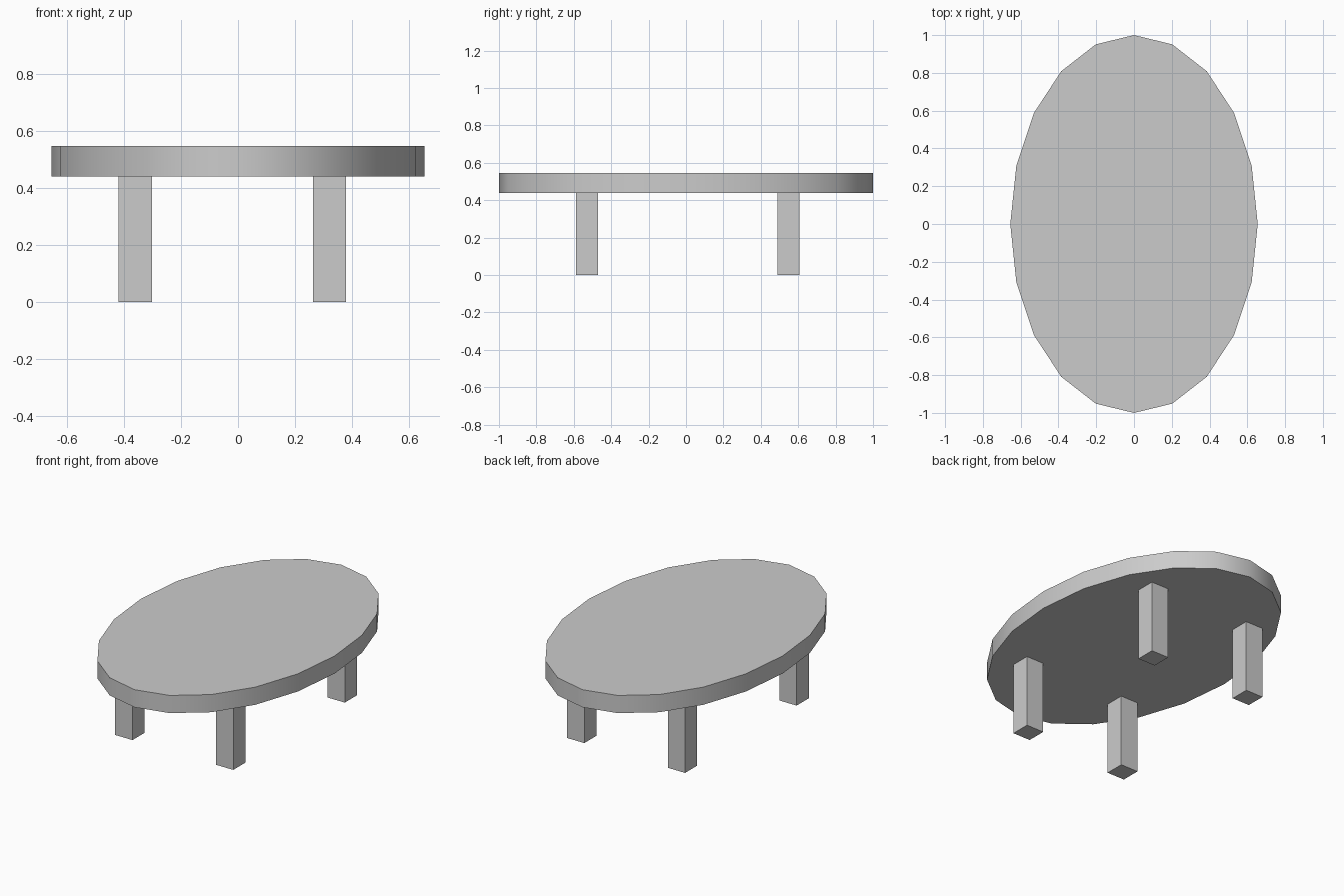
import bpy, math

if "Cube" in bpy.data.objects:
    bpy.data.objects.remove(bpy.data.objects["Cube"])

# Oval tabletop: 20-sided slab with a smooth rim
Z0, Z1 = 0.439, 0.547
bpy.ops.mesh.primitive_cylinder_add(vertices=20, radius=1, depth=Z1 - Z0,
                                    location=(0, 0, (Z0 + Z1) / 2))
top = bpy.context.object
top.name = "tabletop"
top.scale = (0.655, 1, 1)
bpy.ops.object.transform_apply(location=False, rotation=False, scale=True)
bpy.ops.object.shade_smooth_by_angle(angle=math.radians(30))


# Square legs, set slightly off centre
def leg(name, x, y):
    bpy.ops.mesh.primitive_cube_add(size=1, location=(x, y, Z0 / 2))
    ob = bpy.context.object
    ob.name = name
    ob.scale = (0.117, 0.117, Z0)
    bpy.ops.object.transform_apply(location=False, rotation=False, scale=True)


for end, y in (("front", -0.529), ("back", 0.549)):
    for side, x in (("left", -0.361), ("right", 0.321)):
        leg(f"{end}_{side}_leg", x, y)
